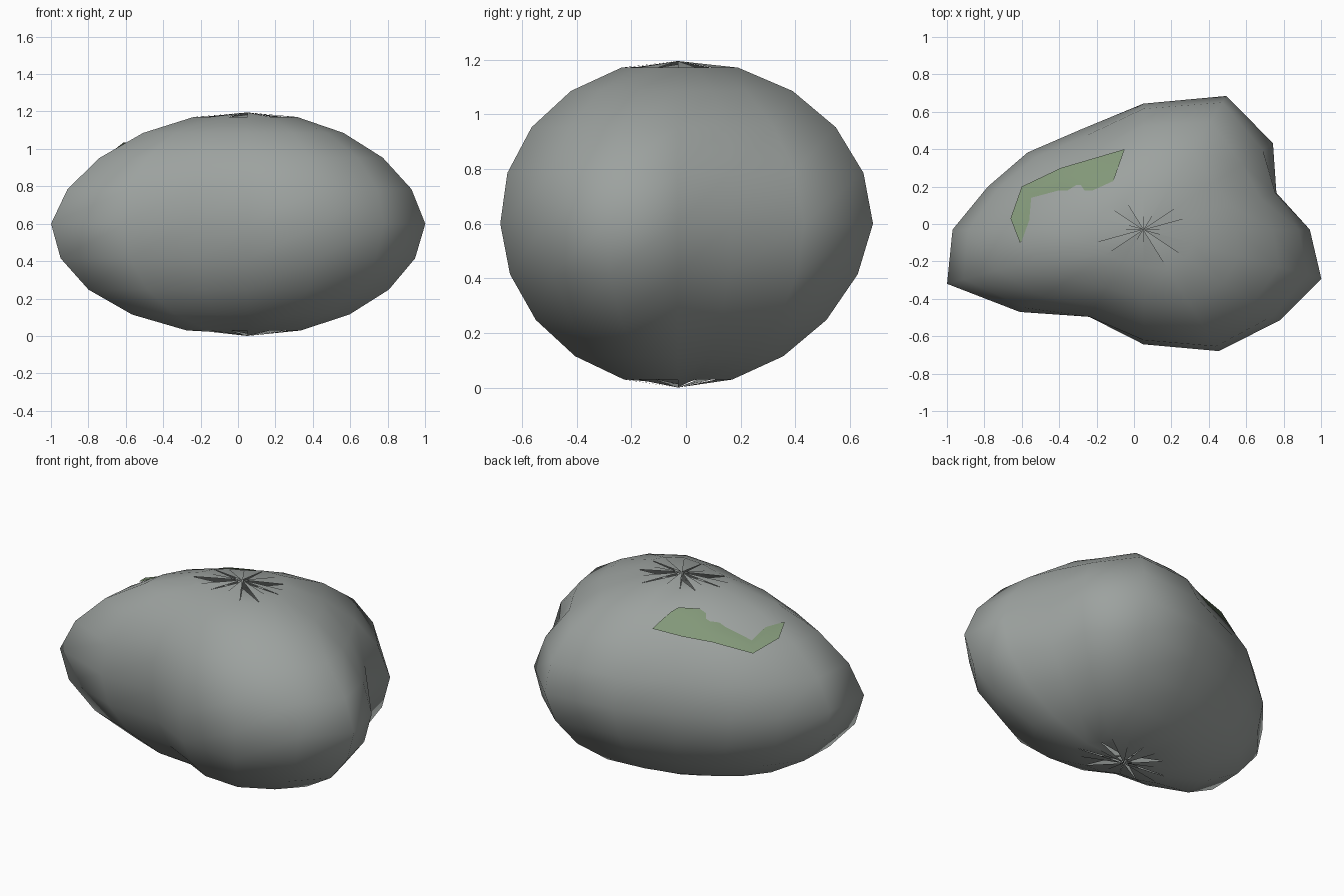
import bpy, bmesh, math
from mathutils import Vector
from mathutils.bvhtree import BVHTree

cube = bpy.data.objects.get("Cube")
if cube:
    bpy.data.objects.remove(cube, do_unlink=True)


def material(name, rgb):
    m = bpy.data.materials.new(name)
    m.use_nodes = True
    m.diffuse_color = (*rgb, 1)
    bsdf = m.node_tree.nodes["Principled BSDF"]
    bsdf.inputs["Base Color"].default_value = (*rgb, 1)
    bsdf.inputs["Roughness"].default_value = 0.9
    return m


def finish(bm, name, mat):
    mesh = bpy.data.meshes.new(name)
    bm.to_mesh(mesh)
    mesh.materials.append(mat)
    for p in mesh.polygons:
        p.use_smooth = True
    ob = bpy.data.objects.new(name, mesh)
    bpy.context.collection.objects.link(ob)
    return ob


stone = material("grey stone", (0.335, 0.36, 0.347))
moss = material("moss green", (0.225, 0.312, 0.19))

# Boulder: lobed outline swept over squashed sphere rings;
# each column draws in (or fills out, if negative) above and below the waist
OUTLINE = [0.89, 0.77, 0.98, 1.16, 1.01, 0.87, 0.875, 0.90,
           1.02, 1.136, 0.934, 0.757, 0.92, 1.055, 1.03, 1.03]
TOP_TAPER = [0.06, -0.14, 0.1, 0, -0.03, 0.06, 0.05, 0.05,
             0.12, 0.12, 0, -0.16, -0.04, -0.03, 0, 0.1]
BOTTOM_TAPER = [0.03, 0, 0.02, 0.1, 0.1, 0, 0.03, -0.04,
                -0.03, 0, 0, 0, 0, 0.02, 0.02, 0.03]
SEGS, RINGS = len(OUTLINE), 10
CX, CY, CZ, HALF = 0.05, -0.03, 0.6, 0.6

bm = bmesh.new()
rings = []
for i in range(1, RINGS):
    lat = math.pi * i / RINGS
    h = -math.cos(lat)
    ring = []
    for j, r in enumerate(OUTLINE):
        a = math.tau * j / SEGS
        taper = TOP_TAPER[j] if h > 0 else BOTTOM_TAPER[j]
        s = r * math.sin(lat) * (1 - taper * abs(h))
        ring.append(bm.verts.new((CX + s * math.cos(a), CY + s * math.sin(a) * 2 / 3,
                                  CZ + HALF * h)))
    rings.append(ring)
for low, high in zip(rings, rings[1:]):
    for j in range(SEGS):
        k = (j + 1) % SEGS
        bm.faces.new((low[j], low[k], high[k], high[j]))

# Puckered tips: separate wedges, with every fourth one sunk to leave cracks
for j in range(SEGS):
    k = (j + 1) % SEGS
    depth = 0.05 if j % 4 == 1 else 0.012 * (j % 2)
    top = bm.verts.new((CX, CY, 1.195 - depth))
    bottom = bm.verts.new((CX, CY, depth))
    bm.faces.new((rings[-1][j], rings[-1][k], top))
    bm.faces.new((rings[0][k], rings[0][j], bottom))
surface = BVHTree.FromBMesh(bm)
finish(bm, "boulder", stone)
bm.free()

# Moss patch: strip lifted along its outer edge, sinking into the stone inside
OUTER = [(-0.05, 0.40), (-0.22, 0.35), (-0.39, 0.30), (-0.60, 0.20), (-0.66, 0.03), (-0.61, -0.10)]
INNER = [(-0.11, 0.23), (-0.22, 0.18), (-0.40, 0.18), (-0.55, 0.14), (-0.56, 0.02), (-0.60, -0.09)]
LIFT = [0.012, 0.02, 0.03, 0.045, 0.025, 0.008]


def on_stone(p, lift):
    hit = surface.ray_cast(Vector((*p, 3)), Vector((0, 0, -1)))[0]
    return hit + Vector((0, 0, lift))


bm = bmesh.new()
rows = []
for o, i, lift in zip(OUTER, INNER, LIFT):
    row = []
    for t in (0, 0.35, 0.7, 1):
        p = [a + (b - a) * t for a, b in zip(o, i)]
        row.append(bm.verts.new(on_stone(p, lift * (1 - t) + 0.008)))
    rows.append(row)
for a, b in zip(rows, rows[1:]):
    for n in range(len(a) - 1):
        bm.faces.new((a[n], b[n], b[n + 1], a[n + 1]))
bmesh.ops.recalc_face_normals(bm, faces=bm.faces[:])
if sum(f.normal.z for f in bm.faces) < 0:
    bmesh.ops.reverse_faces(bm, faces=bm.faces[:])
finish(bm, "moss_patch", moss)
bm.free()
